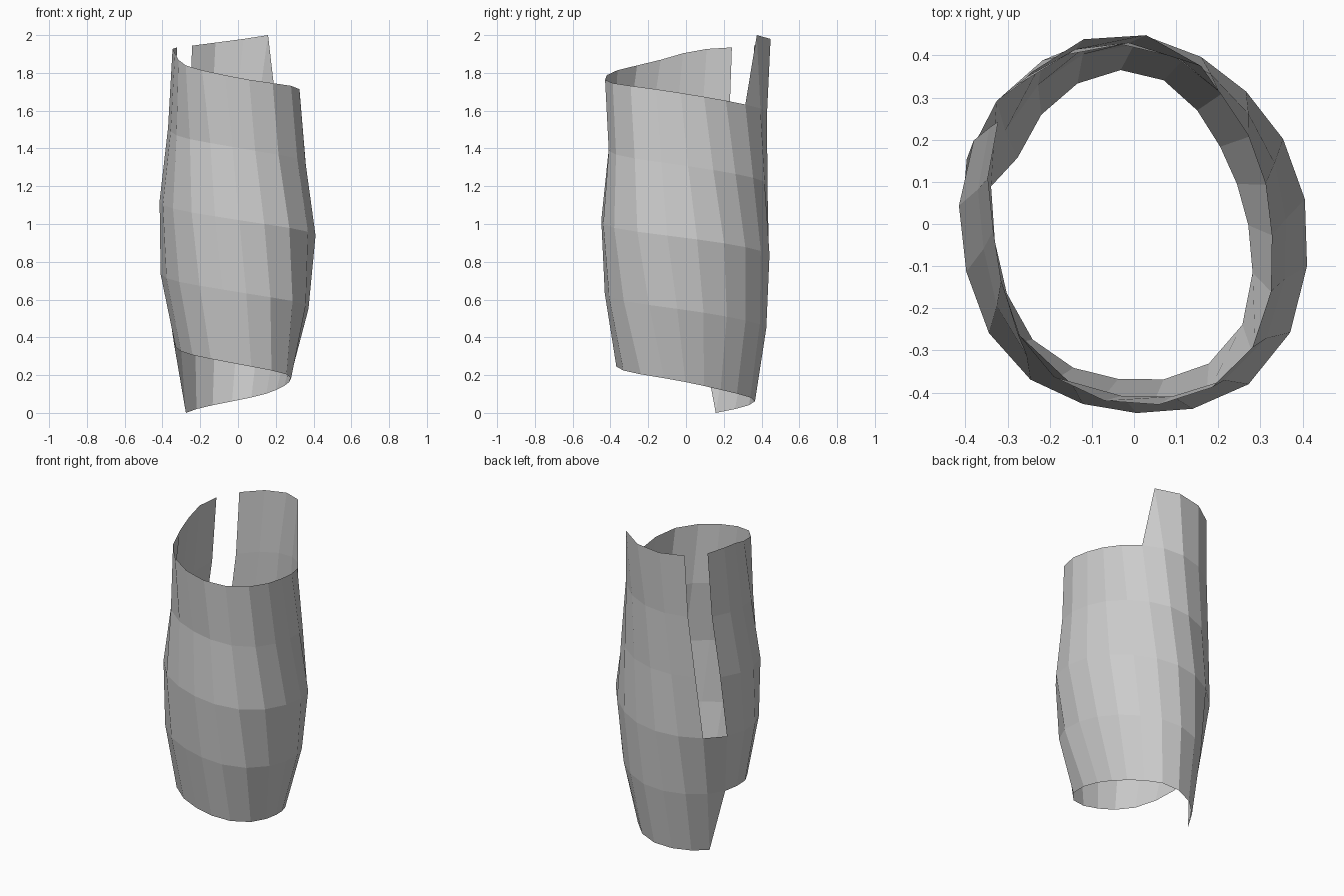
import bpy, bmesh, math

if "Cube" in bpy.data.objects:
    bpy.data.objects.remove(bpy.data.objects["Cube"])

STEP = 19.25      # degrees between neighbouring points of the spiral
TURN = 19         # points in one row
LAST = 98         # last point index
START = 67.0      # angle of the highest point

# half-widths of the sleeve at given heights, (z, r) from bottom to top
RIGHT = [(0.16, .27), (0.54, .37), (0.925, .413), (1.31, .36), (1.69, .325)]
LEFT = [(0.0, .29), (0.35, .335), (0.73, .41), (1.115, .415), (1.5, .36), (1.88, .33)]
FRONT = [(0.256, .37), (0.64, .43), (1.02, .448), (1.40, .41), (1.785, .43)]
BACK = [(0.065, .365), (0.447, .425), (0.83, .447), (1.21, .43), (1.594, .422), (1.976, .447)]


def lookup(table, z):
    if z <= table[0][0]:
        return table[0][1]
    for (z0, r0), (z1, r1) in zip(table, table[1:]):
        if z <= z1:
            return r0 + (r1 - r0) * (z - z0) / (z1 - z0)
    return table[-1][1]


def spiral_point(i):
    deg = START + STEP * i
    # points sit closer together at the front and back
    deg += 4 * min(1, i / 15) * math.sin(math.radians(2 * deg))
    deg %= 360
    c, s = math.cos(math.radians(deg)), math.sin(math.radians(deg))
    z = 2 - 2 * i / LAST
    a = lookup(RIGHT if c > 0 else LEFT, z)
    b = lookup(BACK if s > 0 else FRONT, z)
    r = 1 / math.hypot(c / a, s / b)
    # slightly skewed outline: fuller front right, flatter back right
    s2 = 2 * s * c
    r += s2 * s2 * (0.011 - 0.018 * s) - 0.014 * s2
    if c > 0 and s > 0:
        r -= 0.02 * s2 * max(0, 1 - z / 0.5)
    # upper part flares out towards the back left
    flare = max(0, min(1, (z - 1.15) / 0.45))
    r += 0.031 * flare * math.exp(-((deg - 135) / 35) ** 2)
    # the top rim rises a little on the left side
    if i < TURN:
        z += 0.03 * math.exp(-((deg - 170) / 35) ** 2)
        z -= 0.012 * math.exp(-((deg - 280) / 30) ** 2)
    return (r * c, r * s, z)


bm = bmesh.new()
v = [bm.verts.new(spiral_point(i)) for i in range(LAST + 1)]

# spiral wall, leaving out one column of three faces for the slit
slit = {3, 3 + TURN, 3 + 2 * TURN}
for i in range(LAST - TURN):
    if i not in slit:
        bm.faces.new((v[i], v[i + TURN], v[i + TURN + 1], v[i + 1]))

# slanted triangles closing the start and end of the spiral
bm.faces.new((v[0], v[TURN - 1], v[TURN]))
bm.faces.new((v[LAST], v[LAST - TURN + 1], v[LAST - TURN]))

mesh = bpy.data.meshes.new("spiral_sleeve")
bm.to_mesh(mesh)
bm.free()
bpy.context.collection.objects.link(bpy.data.objects.new("spiral_sleeve", mesh))
